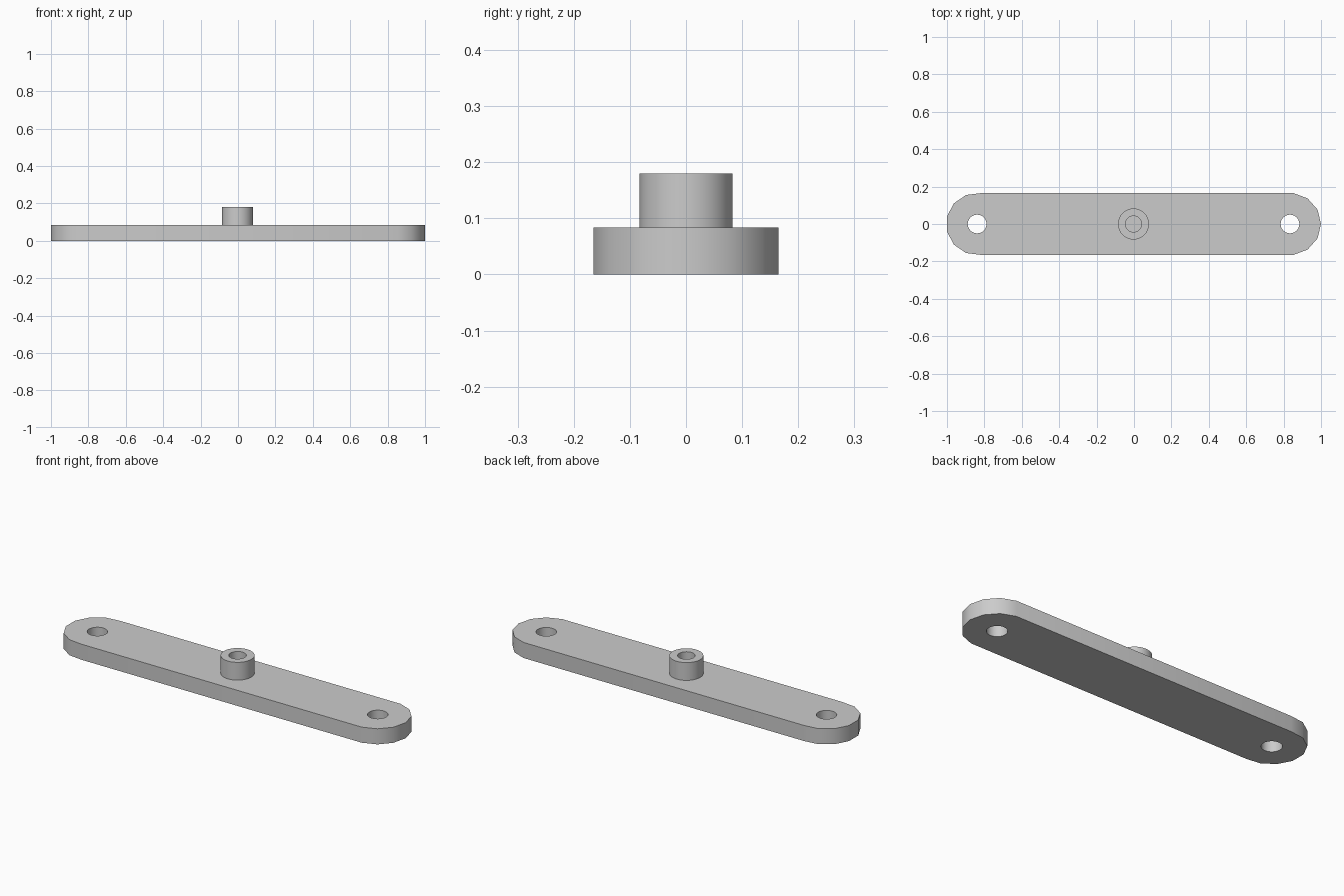
import bpy, bmesh, math

cube = bpy.data.objects.get("Cube")
if cube:
    bpy.data.objects.remove(cube, do_unlink=True)

PLATE_H, TOP_H = 0.084, 0.18
END_R, SIDES = 0.166, 13
LEFT_X, RIGHT_X, BOSS_X = 0.834, -0.839, -0.0025

grey = bpy.data.materials.new("matte_grey")
grey.use_nodes = True
grey.diffuse_color = (0.6, 0.6, 0.6, 1)
grey.node_tree.nodes["Principled BSDF"].inputs["Base Color"].default_value = grey.diffuse_color


def arc(cx, radius, first, last, sides):
    """Points of a regular polygon, from corner first to corner last."""
    step = math.tau / sides
    return [(cx + radius * math.cos(k * step), radius * math.sin(k * step))
            for k in range(first, last + 1)]


def prism(name, outline, z0, z1):
    bm = bmesh.new()
    base = bm.faces.new([bm.verts.new((x, y, z0)) for x, y in outline])
    side = bmesh.ops.extrude_face_region(bm, geom=[base])["geom"]
    top = [v for v in side if isinstance(v, bmesh.types.BMVert)]
    bmesh.ops.translate(bm, verts=top, vec=(0, 0, z1 - z0))
    bmesh.ops.recalc_face_normals(bm, faces=bm.faces)
    mesh = bpy.data.meshes.new(name)
    bm.to_mesh(mesh)
    bm.free()
    mesh.materials.append(grey)
    obj = bpy.data.objects.new(name, mesh)
    bpy.context.collection.objects.link(obj)
    return obj


def activate(obj):
    bpy.ops.object.select_all(action="DESELECT")
    obj.select_set(True)
    bpy.context.view_layer.objects.active = obj


def drill(obj, x, radius, z0, z1):
    """Cut a round hole, then drop the cutter."""
    cutter = prism("cutter", arc(x, radius, 0, 31, 32), z0, z1)
    cutter.hide_render = True
    mod = obj.modifiers.new("hole", "BOOLEAN")
    mod.operation = "DIFFERENCE"
    mod.solver = "EXACT"
    mod.object = cutter
    activate(obj)
    bpy.ops.object.modifier_apply(modifier=mod.name)
    bpy.data.objects.remove(cutter, do_unlink=True)


# Flat bar with faceted round ends and a hole through each end
outline = arc(LEFT_X, END_R, -3, 3, SIDES) + arc(RIGHT_X, END_R, 3, 10, SIDES)
bar = prism("mounting_bar", outline, 0, PLATE_H)
for x in (LEFT_X, RIGHT_X):
    drill(bar, x, 0.05, -0.1, 0.2)

# Hollow boss standing on the middle of the bar
boss = prism("centre_boss", arc(BOSS_X, 0.083, 0, 31, 32), PLATE_H, TOP_H)
drill(boss, BOSS_X, 0.043, 0, 0.3)

# Smooth the round walls, keep the rims sharp
for obj in (bar, boss):
    activate(obj)
    bpy.ops.object.shade_smooth_by_angle(angle=math.radians(35))
